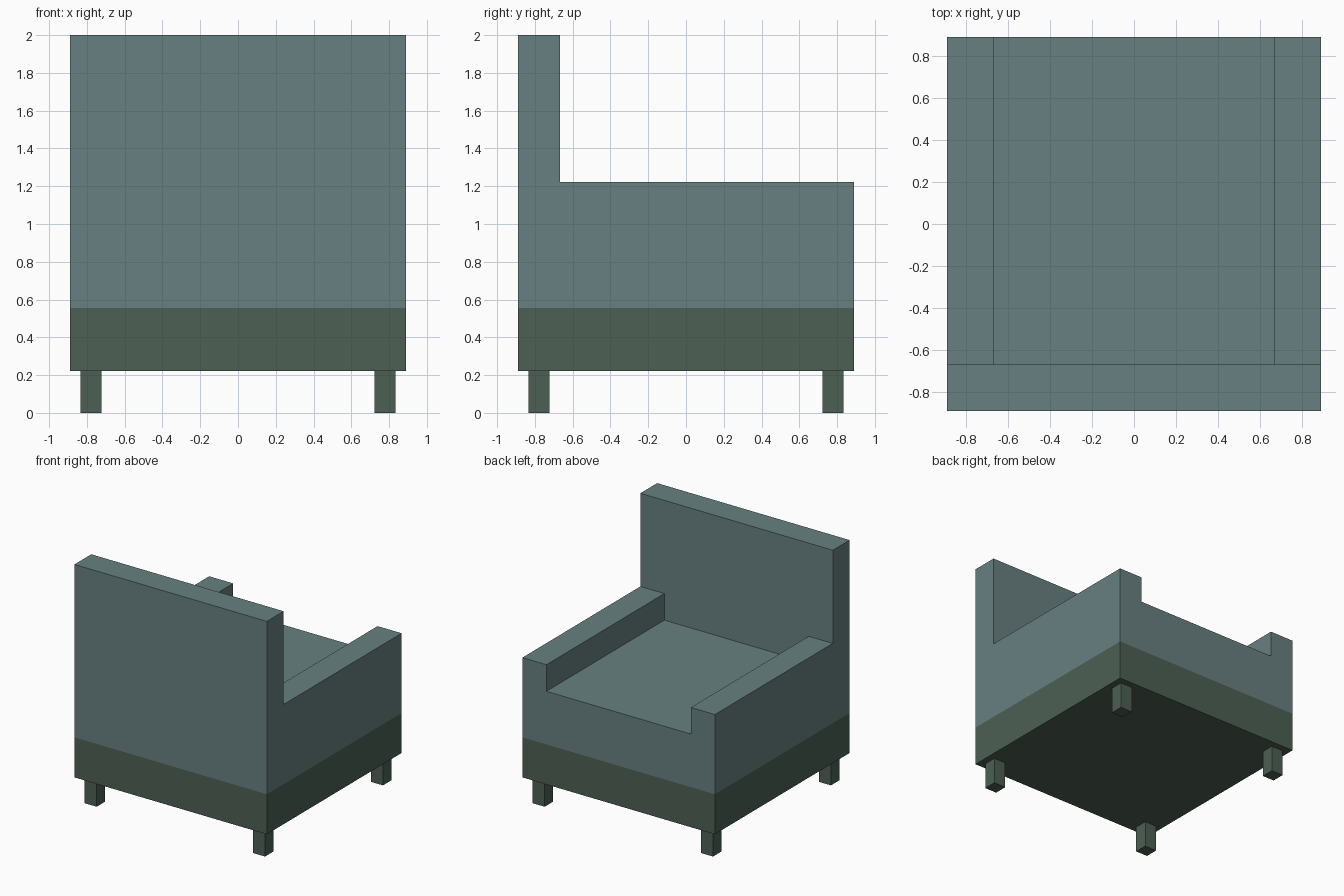
import bpy
import bmesh

if "Cube" in bpy.data.objects:
    bpy.data.objects.remove(bpy.data.objects["Cube"])

W = 0.889        # half width and half depth
INNER = 0.667    # inner side of arms and backrest
BASE_Z, UPPER_Z, SEAT_Z, ARM_Z, TOP_Z = 0.222, 0.556, 1.0, 1.222, 2.0


def material(name, rgb):
    mat = bpy.data.materials.new(name)
    mat.diffuse_color = (*rgb, 1.0)
    mat.use_nodes = True
    mat.node_tree.nodes["Principled BSDF"].inputs["Base Color"].default_value = mat.diffuse_color
    return mat


def extrude_profile(name, profile, y0, y1, mat):
    """Extrude a closed (x, z) profile along y."""
    bm = bmesh.new()
    face = bm.faces.new([bm.verts.new((x, y0, z)) for x, z in profile])
    new = bmesh.ops.extrude_face_region(bm, geom=[face])["geom"]
    verts = [v for v in new if isinstance(v, bmesh.types.BMVert)]
    bmesh.ops.translate(bm, verts=verts, vec=(0, y1 - y0, 0))
    bmesh.ops.recalc_face_normals(bm, faces=bm.faces)
    mesh = bpy.data.meshes.new(name)
    bm.to_mesh(mesh)
    bm.free()
    mesh.materials.append(mat)
    obj = bpy.data.objects.new(name, mesh)
    bpy.context.collection.objects.link(obj)
    return obj


def box(name, x0, x1, y0, y1, z0, z1, mat):
    return extrude_profile(name, [(x0, z0), (x1, z0), (x1, z1), (x0, z1)], y0, y1, mat)


fabric = material("fabric", (0.138, 0.216, 0.22))
frame = material("frame", (0.073, 0.117, 0.088))

# Seat and both arms share one U-shaped section
extrude_profile("seat_and_arms", [
    (-W, UPPER_Z), (W, UPPER_Z), (W, ARM_Z), (INNER, ARM_Z),
    (INNER, SEAT_Z), (-INNER, SEAT_Z), (-INNER, ARM_Z), (-W, ARM_Z),
], -INNER, W, fabric)

# Backrest
box("backrest", -W, W, -W, -INNER, UPPER_Z, TOP_Z, fabric)

# Base
box("base", -W, W, -W, W, BASE_Z, UPPER_Z, frame)

# Four square legs
LEG, HALF = 0.778, 0.0555
for x, side in ((-LEG, "left"), (LEG, "right")):
    for y, end in ((-LEG, "front"), (LEG, "rear")):
        box(f"{end}_{side}_leg", x - HALF, x + HALF, y - HALF, y + HALF, 0, BASE_Z, frame)
